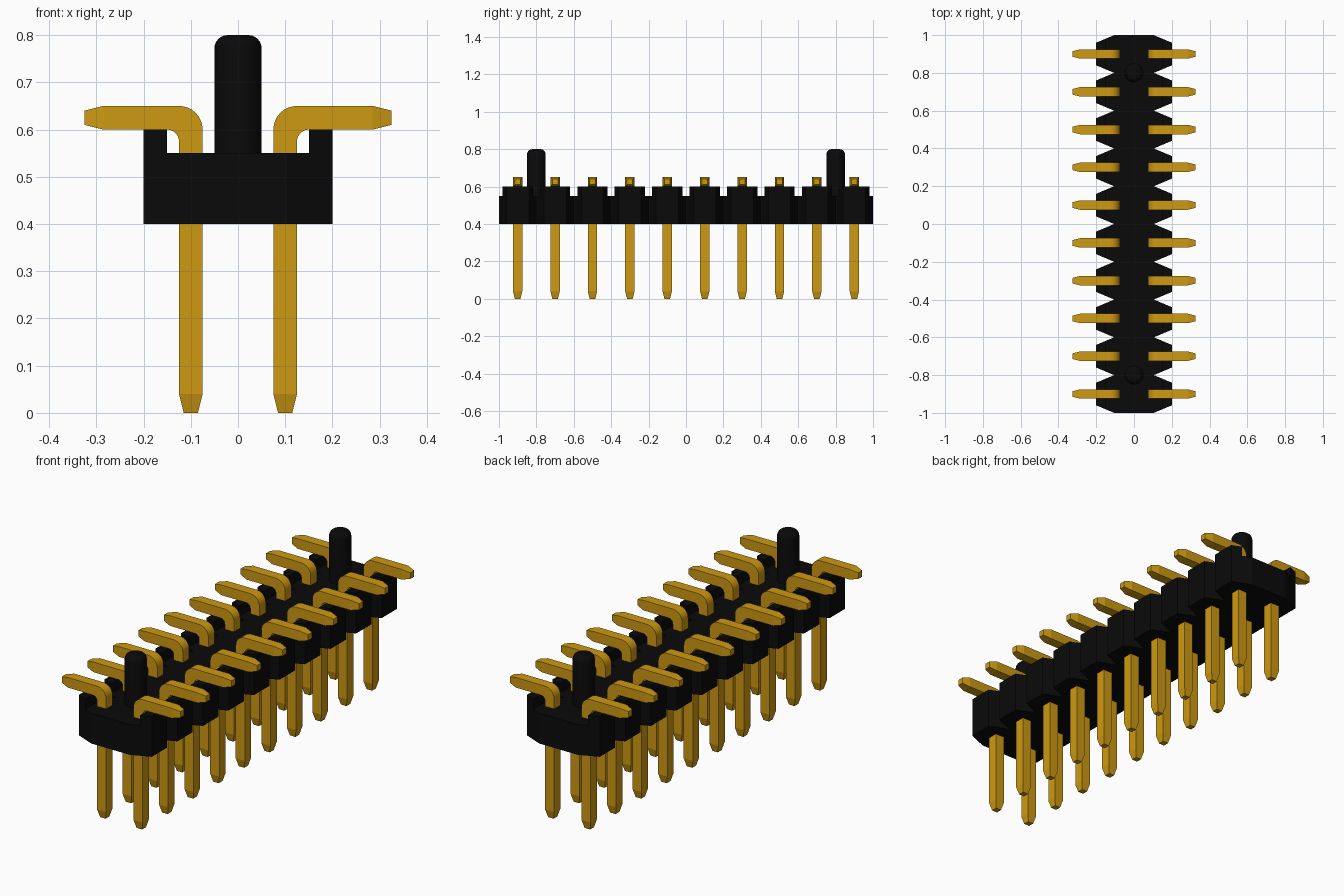
import bpy, bmesh
from math import sin, cos, pi

cube = bpy.data.objects.get("Cube")
if cube:
    bpy.data.objects.remove(cube, do_unlink=True)

PITCH, COUNT = 0.2, 10
ROWS = [(i - (COUNT - 1) / 2) * PITCH for i in range(COUNT)]


def material(name, color, rough):
    m = bpy.data.materials.new(name)
    m.use_nodes = True
    m.diffuse_color = color
    bsdf = m.node_tree.nodes["Principled BSDF"]
    bsdf.inputs["Base Color"].default_value = color
    bsdf.inputs["Roughness"].default_value = rough
    return m


black = material("black plastic", (0.003, 0.003, 0.003, 1), 0.6)
gold = material("gold plating", (0.62, 0.32, 0.006, 1), 0.4)


def finish(name, bm, mat, smooth=False):
    bmesh.ops.recalc_face_normals(bm, faces=bm.faces)
    mesh = bpy.data.meshes.new(name)
    bm.to_mesh(mesh)
    bm.free()
    mesh.materials.append(mat)
    obj = bpy.data.objects.new(name, mesh)
    bpy.context.collection.objects.link(obj)
    if smooth:
        bpy.ops.object.select_all(action="DESELECT")
        obj.select_set(True)
        bpy.context.view_layer.objects.active = obj
        bpy.ops.object.shade_smooth_by_angle(angle=pi / 6)
    return obj


def prism(bm, outline, z0, z1):
    """Extrude a flat outline from z0 up to z1."""
    face = bm.faces.new([bm.verts.new((x, y, z0)) for x, y in outline])
    top = bmesh.ops.extrude_face_region(bm, geom=[face])["geom"]
    for v in top:
        if isinstance(v, bmesh.types.BMVert):
            v.co.z = z1


def loft(bm, rings):
    """Skin a list of equal-length rings and cap both ends."""
    loops = [[bm.verts.new(p) for p in ring] for ring in rings]
    n = len(loops[0])
    for a, b in zip(loops, loops[1:]):
        for i in range(n):
            j = (i + 1) % n
            bm.faces.new((a[i], a[j], b[j], b[i]))
    bm.faces.new(loops[0])
    bm.faces.new(loops[-1])


# Body: one outline with chamfered notches between the positions
WAIST, WIDE, FLAT = 0.105, 0.2, 0.06
right = [(WAIST, -1)]
for y in ROWS:
    right += [(WIDE, y - FLAT), (WIDE, y + FLAT), (WAIST, y + PITCH / 2)]
outline = right + [(-x, y) for x, y in reversed(right)]
bm = bmesh.new()
prism(bm, outline, 0.4, 0.55)
finish("body", bm, black)

# Raised lips along both outer edges, following the chamfers
bm = bmesh.new()
for y in ROWS:
    for s in (1, -1):
        lip = [(0.15, -0.081), (WIDE, -FLAT), (WIDE, FLAT), (0.15, 0.081)]
        prism(bm, [(s * x, y + dy) for x, dy in lip], 0.55, 0.6)
finish("support_lips", bm, black)

# Locating pegs with rounded tops
PEG, ROUND, SIDES, STEPS = 0.05, 0.028, 32, 6
profile = [(PEG, 0.5)]
for k in range(STEPS + 1):
    a = k / STEPS * pi / 2
    profile.append((PEG - ROUND + ROUND * cos(a), 0.8 - ROUND + ROUND * sin(a)))
for name, y in (("front_peg", -0.8), ("back_peg", 0.8)):
    bm = bmesh.new()
    angles = [2 * pi * i / SIDES for i in range(SIDES)]
    loft(bm, [[(r * cos(a), y + r * sin(a), z) for a in angles] for r, z in profile])
    finish(name, bm, black, True)

# Bent pin: sections of (bend outside point, bend inside point, half width)
HALF, TIP, BEND = 0.025, 0.015, 8
sections = [((0.085, 0), (0.115, 0), TIP), ((0.075, 0.04), (0.125, 0.04), HALF)]
for k in range(BEND + 1):
    a = k / BEND * pi / 2
    outer = (0.125 - 0.05 * cos(a), 0.6 + 0.05 * sin(a))
    inner = (0.15 - 0.025 * cos(a), 0.575 + 0.025 * sin(a))
    sections.append((outer, inner, HALF))
sections += [((0.285, 0.65), (0.285, 0.6), HALF), ((0.325, 0.64), (0.325, 0.61), TIP)]

for name, s in (("left_pins", 1), ("right_pins", -1)):
    bm = bmesh.new()
    for y in ROWS:
        loft(bm, [[(s * o[0], y - w, o[1]), (s * o[0], y + w, o[1]),
                   (s * i[0], y + w, i[1]), (s * i[0], y - w, i[1])]
                  for o, i, w in sections])
    # Keep the tapered tips crisp
    finish(name, bm, gold, True)
    mesh = bpy.data.objects[name].data
    for p in mesh.polygons:
        p.use_smooth = p.center.z > 0.5 and abs(p.center.x) < 0.16
